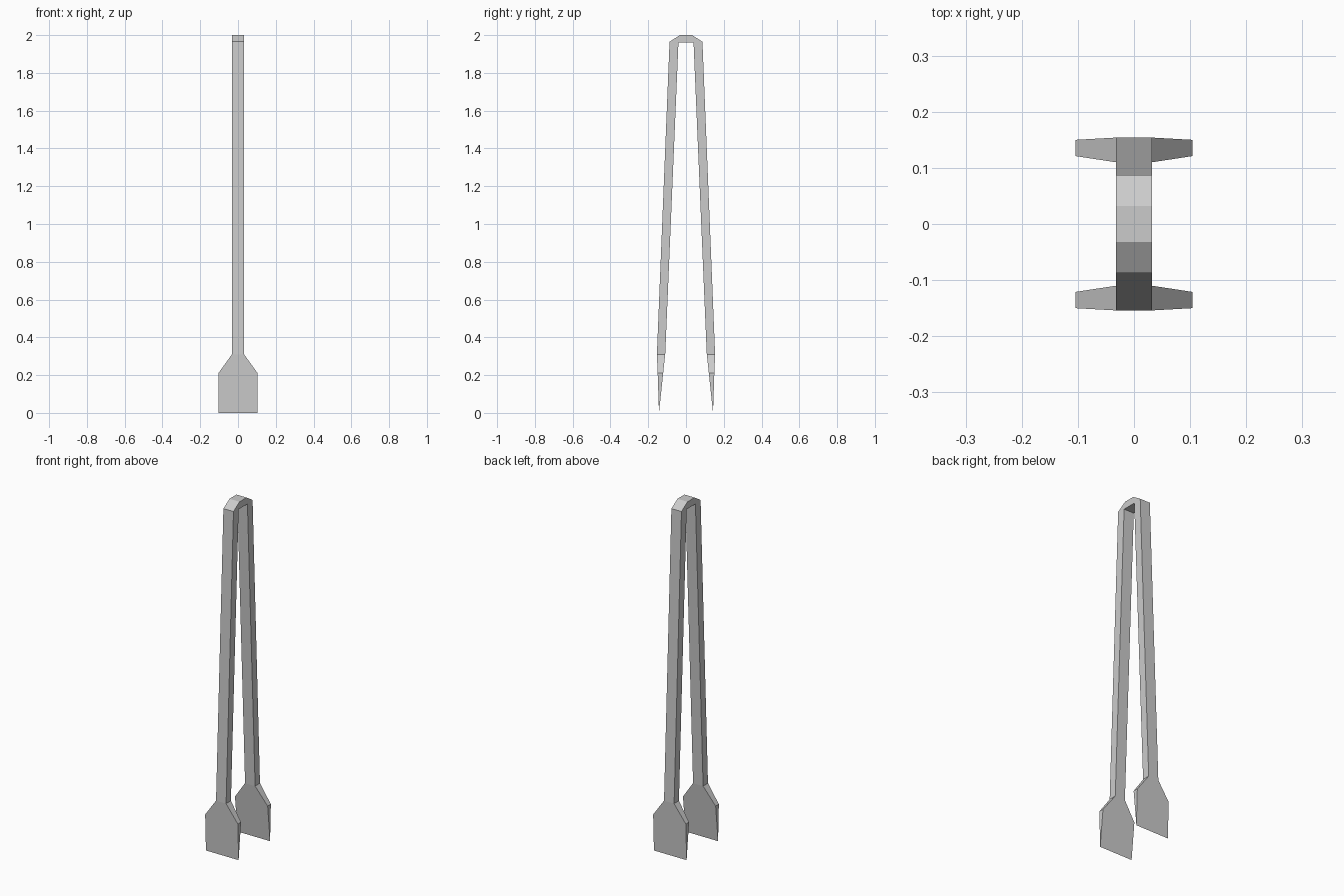
import bpy, bmesh

if "Cube" in bpy.data.objects:
    bpy.data.objects.remove(bpy.data.objects["Cube"])


def loft(name, sections):
    """Four-sided loft; each section is (half width, outer (y, z), inner (y, z)), mirrored in y."""
    bm = bmesh.new()
    rings = []
    for w, (yo, zo), (yi, zi) in sections:
        corners = [(-w, yo, zo), (w, yo, zo), (w, yi, zi), (-w, yi, zi)]
        rings.append([bm.verts.new(c) for c in corners])
    for a, b in zip(rings, rings[1:]):
        for i in range(4):
            j = (i + 1) % 4
            bm.faces.new((a[i], a[j], b[j], b[i]))
    # collapse sections that meet in a shared point (bend corner, sharp tip)
    bmesh.ops.remove_doubles(bm, verts=bm.verts, dist=1e-5)
    mesh = bpy.data.meshes.new(name)
    bm.to_mesh(mesh)
    bm.free()
    obj = bpy.data.objects.new(name, mesh)
    bpy.context.collection.objects.link(obj)
    mod = obj.modifiers.new("Mirror", 'MIRROR')
    mod.use_axis = (False, True, False)
    return obj


W, B = 0.032, 0.104                   # half widths of arm and blade
joint = (W, (0.154, 0.31), (0.11, 0.31))

# Bent strip: flat top, chamfered bend, and the two splayed arms
loft("tong_arms", [
    (W, (0.0, 2.0), (0.0, 1.96)),
    (W, (0.032, 2.0), (0.04, 1.96)),
    (W, (0.087, 1.965), (0.04, 1.96)),
    joint,
])

# Gripping blades: flared shoulders narrowing to a sharp edge
loft("tong_blades", [
    joint,
    (B, (0.15, 0.21), (0.121, 0.21)),
    (B, (0.143, 0.0), (0.143, 0.0)),
])
